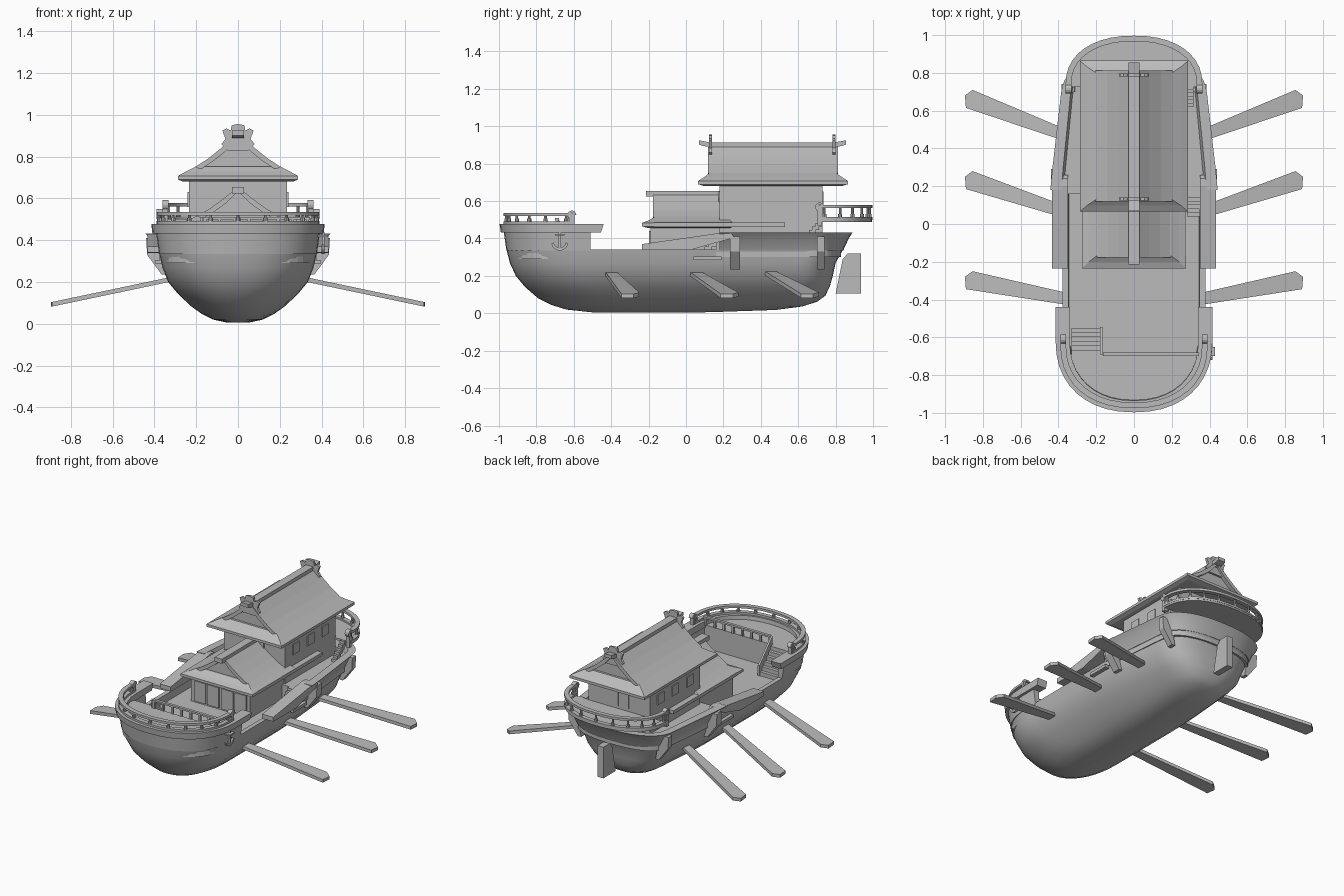
import bpy, bmesh, math
from mathutils import Matrix

if "Cube" in bpy.data.objects:
    bpy.data.objects.remove(bpy.data.objects["Cube"], do_unlink=True)

mat = bpy.data.materials.new("weathered_grey")
mat.use_nodes = True
GREY = (0.5, 0.5, 0.5, 1)
mat.diffuse_color = GREY
mat.node_tree.nodes["Principled BSDF"].inputs["Base Color"].default_value = GREY


def finish(name, bm, smooth=False):
    bmesh.ops.recalc_face_normals(bm, faces=bm.faces)
    me = bpy.data.meshes.new(name)
    bm.to_mesh(me)
    bm.free()
    me.materials.append(mat)
    ob = bpy.data.objects.new(name, me)
    bpy.context.collection.objects.link(ob)
    if smooth:
        bpy.ops.object.select_all(action="DESELECT")
        ob.select_set(True)
        bpy.context.view_layer.objects.active = ob
        bpy.ops.object.shade_smooth_by_angle(angle=math.radians(35))
    return ob


def add_box(bm, x0, x1, y0, y1, z0, z1):
    m = Matrix.Translation(((x0 + x1) / 2, (y0 + y1) / 2, (z0 + z1) / 2))
    bmesh.ops.create_cube(bm, size=1, matrix=m @ Matrix.Diagonal((x1 - x0, y1 - y0, z1 - z0, 1)))


def boxes(name, *specs):
    bm = bmesh.new()
    for s in specs:
        add_box(bm, *s)
    return finish(name, bm)


def loft(name, rings, closed=True, around=False, smooth=False):
    """Skin equal-length loops; closed joins each loop, around joins last ring to first."""
    bm = bmesh.new()
    vs = [[bm.verts.new(p) for p in r] for r in rings]
    n, k = len(rings[0]), len(rings)
    for i in range(k if around else k - 1):
        a, b = vs[i], vs[(i + 1) % k]
        for j in range(n if closed else n - 1):
            bm.faces.new((a[j], a[(j + 1) % n], b[(j + 1) % n], b[j]))
    if around:
        bm.faces.new([r[0] for r in vs])
        bm.faces.new([r[-1] for r in vs])
    else:
        bm.faces.new(vs[0])
        bm.faces.new(vs[-1])
    return finish(name, bm, smooth)


def prism(name, pts, axis, lo, hi, smooth=False):
    put = {"x": lambda p, t: (t, *p), "y": lambda p, t: (p[0], t, p[1]), "z": lambda p, t: (*p, t)}[axis]
    return loft(name, [[put(p, t) for p in pts] for t in (lo, hi)], smooth=smooth)


def taper(y):
    return 1 - 0.13 * min(1, max(0, (y - 0.2) / 0.5))


def u_path(hw, y_open, y_start, tip, n=20, p=0.9, taper_on=False):
    """U-shaped plan outline from +x round the tip to -x."""
    half = [(hw, y_open + (y_start - y_open) * i / 4) for i in range(4)]
    for i in range(n // 2 + 1):
        a = math.pi / 2 * i / (n // 2)
        half.append((hw * max(0, math.cos(a)) ** p, y_start + (tip - y_start) * math.sin(a) ** p))
    if taper_on:
        half = [(x * taper(y), y) for x, y in half]
    return half + [(-x, y) for x, y in reversed(half[:-1])]


def at(path, z):
    return [(x, y, z) for x, y in path]


def hull_ring(z, hw, yf, yb):
    bow = u_path(hw, 0, yf + 0.36, yf)
    stern = u_path(hw, 0, yb - 0.2, yb, p=0.75, taper_on=True)
    return [(x, y, z + 0.035 * max(0, y - 0.1) * max(0, 1 - z / 0.2)) for x, y in bow + stern[::-1][1:-1]]


# Hull with a sunken main deck
levels = [(0.005, 0.05, -0.5, 0.48), (0.02, 0.12, -0.64, 0.62), (0.045, 0.17, -0.72, 0.7),
          (0.08, 0.22, -0.79, 0.745), (0.14, 0.285, -0.86, 0.77), (0.2, 0.335, -0.91, 0.785),
          (0.27, 0.362, -0.942, 0.80), (0.34, 0.378, -0.96, 0.84),
          (0.34, 0.348, -0.93, 0.81), (0.29, 0.345, -0.92, 0.79)]
loft("hull", [hull_ring(*v) for v in levels], smooth=True)

# Raised bow walls, thick rim and fore deck
def bow(hw, tip, y_open):
    return u_path(hw, y_open, -0.62, tip)

loft("bow_wall", [at(bow(0.378, -0.96, -0.51), 0.335), at(bow(0.393, -0.975, -0.51), 0.44),
                  at(bow(0.35, -0.94, -0.51), 0.44), at(bow(0.345, -0.92, -0.51), 0.335)],
     closed=False, around=True, smooth=True)
loft("bow_rim", [at(bow(0.41, -0.99, -0.455), 0.433), at(bow(0.415, -0.997, -0.44), 0.477),
                 at(bow(0.34, -0.935, -0.44), 0.477), at(bow(0.34, -0.93, -0.455), 0.433)],
     closed=False, around=True, smooth=True)
prism("fore_deck", u_path(0.345, -0.69, -0.7, -0.935), "z", 0.29, 0.45)

# Flared stern walls and aft deck
def stern(hw, tip, y_open=0.18):
    return u_path(hw, y_open, 0.68, tip, p=0.85, taper_on=True)

loft("stern_wall", [at(stern(0.38, 0.84), 0.335), at(stern(0.412, 0.87), 0.40), at(stern(0.443, 0.89), 0.432),
                    at(stern(0.385, 0.85), 0.432), at(stern(0.355, 0.81), 0.335)],
     closed=False, around=True, smooth=True)
prism("aft_deck", stern(0.375, 0.83, 0.16), "z", 0.30, 0.39)

# Sloping side wings, brackets and hull steps
wing = [(-0.235, 0.34), (-0.235, 0.37), (0.2, 0.432), (0.24, 0.43), (0.26, 0.405), (0.02, 0.338)]
bracket = [(0.34, 0.235), (0.365, 0.235), (0.435, 0.33), (0.44, 0.41), (0.37, 0.41)]
for side, s in (("left", 1), ("right", -1)):
    prism("wing_" + side, wing, "x", s * 0.35, s * 0.434)
    for label, dx, y0, y1 in (("mid", 0, 0.235, 0.29), ("stern", 0.055, 0.70, 0.74)):
        prism(f"bracket_{label}_{side}", [(s * (x - dx), z) for x, z in bracket], "y", y0, y1)
    boxes("hull_step_" + side, (min(s * 0.36, s * 0.395), max(s * 0.36, s * 0.395), 0.04, 0.19, 0.285, 0.305))

# Oars: flat tapering blades with clipped tips
for i, (ya, yb) in enumerate(((-0.405, -0.295), (0.045, 0.235), (0.45, 0.665))):
    for side, s in (("left", 1), ("right", -1)):
        plan = [(0.31, ya - 0.03), (0.89, yb - 0.05), (0.895, yb + 0.015), (0.855, yb + 0.045), (0.31, ya + 0.03)]
        rings = [[(s * x, y, 0.215 - (x - 0.31) * 0.21 + t) for x, y in plan] for t in (-0.011, 0.011)]
        loft(f"oar_{i + 1}_{side}", rings)

# Rudder
prism("rudder", [(0.80, 0.105), (0.935, 0.105), (0.935, 0.32), (0.865, 0.32), (0.838, 0.29)], "x", -0.022, 0.022)


# Railings: base strip, top rail, turned posts and scrolled ends
def railing(name, path_fn, z0, z1):
    for label, lo, hi in (("base", z0, z0 + 0.014), ("rail", z1 - 0.016, z1)):
        loft(f"{name}_{label}", [at(path_fn(0), lo), at(path_fn(0), hi), at(path_fn(0.03), hi), at(path_fn(0.03), lo)],
             closed=False, around=True, smooth=True)
    bm = bmesh.new()
    mid = path_fn(0.015)
    for x, y in mid[::2]:
        for r, a, b in ((0.007, z0, z1), (0.011, z0 + 0.012, z0 + 0.03)):
            bmesh.ops.create_cone(bm, cap_ends=True, segments=8, radius1=r, radius2=r, depth=b - a,
                                  matrix=Matrix.Translation((x, y, (a + b) / 2)))
    finish(name + "_posts", bm, True)
    for label, (x, y) in (("left", mid[0]), ("right", mid[-1])):
        ring = [(y + 0.024 * math.cos(a), z1 - 0.01 + 0.024 * math.sin(a))
                for a in [math.tau * i / 14 for i in range(12)]]
        ring += [(y + (p - y) * 0.55, z1 - 0.01 + (q - z1 + 0.01) * 0.55) for p, q in reversed(ring)]
        prism(f"{name}_scroll_{label}", ring, "x", x - 0.015, x + 0.015)
        boxes(f"{name}_newel_{label}", (x - 0.013, x + 0.013, y - 0.013, y + 0.013, z0 - 0.03, z1))


railing("bow_railing", lambda d: u_path(0.39 - d, -0.61, -0.64, -0.975 + d), 0.477, 0.535)
railing("stern_railing", lambda d: u_path(0.362 - d, 0.715, 0.74, 0.997 - d), 0.50, 0.578)
prism("stern_balcony", u_path(0.36, 0.725, 0.74, 0.995), "z", 0.488, 0.502)
cross = [(-0.165, 0.345, -0.70, -0.68, 0.498, 0.51)]
cross += [(x - 0.007, x + 0.007, -0.697, -0.683, 0.45, 0.5) for x in [-0.158 + 0.07 * i for i in range(8)]]
boxes("fore_deck_railing", *cross)


# Stairs
def stairs(name, x0, x1, y_low, y_high, z0, z1, n=6):
    step, rise = (y_high - y_low) / n, (z1 - z0) / n
    specs = []
    for i in range(n):
        ya, yb = sorted((y_low + step * i, y_low + step * (i + 1)))
        specs.append((x0, x1, ya, yb, z0 + rise * max(0, i - 1), z0 + rise * (i + 1)))
    boxes(name, *specs)


stairs("fore_stairs", -0.33, -0.18, -0.55, -0.69, 0.29, 0.45)
prism("fore_stairs_rail", [(-0.545, 0.29), (-0.545, 0.36), (-0.69, 0.51), (-0.69, 0.45)], "x", -0.18, -0.167)
stairs("wing_stairs", 0.28, 0.35, 0.04, 0.16, 0.29, 0.39)
stairs("balcony_stairs", 0.28, 0.315, 0.62, 0.73, 0.39, 0.50)

# Cabins with door and window panels
boxes("lower_cabin", (-0.225, 0.225, -0.19, 0.2, 0.285, 0.48))
boxes("upper_cabin", (-0.235, 0.235, 0.18, 0.73, 0.385, 0.70))
boxes("cabin_ledge", (-0.275, 0.275, -0.17, 0.53, 0.462, 0.485))
boxes("lower_doors", *[(x, x + 0.09, -0.197, -0.189, 0.30, 0.44) for x in (-0.2, -0.1, 0.01, 0.11)])
boxes("upper_doors", *[(x, x + 0.07, y, y + 0.008, 0.52, 0.65) for x in (-0.075, 0.005) for y in (0.174, 0.728)])
wins = [(x, x + 0.008, y, y + 0.07, 0.56, 0.63) for x in (-0.241, 0.233) for y in (0.26, 0.42, 0.58)]
boxes("upper_windows", *wins)


# Hip-and-gable roofs with ridge beams
def roof(name, hw, e0, e1, g0, g1, z_eave, z_ridge, ridge0, ridge1):
    def rect(x, inset, z):
        a, b = e0 + (g0 - e0) * inset, e1 + (g1 - e1) * inset
        return [(-x, a, z), (x, a, z), (x, b, z), (-x, b, z)]
    h = z_ridge - z_eave
    loft(name + "_skirt", [rect(hw - 0.025, 0.5, z_eave), rect(hw, 0, z_eave + 0.01), rect(hw, 0, z_eave + 0.028),
                           rect(hw * 0.87, 0.5, z_eave + h * 0.21), rect(hw * 0.7, 1, z_eave + h * 0.32)])
    slope = [(hw * 0.71, z_eave + h * 0.31), (hw * 0.5, z_eave + h * 0.48),
             (hw * 0.29, z_eave + h * 0.69), (0.015, z_ridge - 0.01)]
    prism(name + "_gable", slope + [(-x, z) for x, z in reversed(slope)], "y", g0 + 0.015, g1 - 0.015)
    # Bargeboards proud of the gable wall
    inner = [(max(0.004, x - 0.025), z - 0.012) for x, z in reversed(slope)]
    for end, y0, y1 in (("front", g0 - 0.012, g0 + 0.02), ("back", g1 - 0.02, g1 + 0.012)):
        for side, s in (("left", 1), ("right", -1)):
            prism(f"{name}_bargeboard_{end}_{side}", [(s * x, z) for x, z in slope + inner], "y", y0, y1)
    boxes(name + "_ridge", (-0.028, 0.028, ridge0, ridge1, z_ridge - 0.028, z_ridge + 0.003))


roof("upper_roof", 0.287, 0.065, 0.865, 0.13, 0.80, 0.68, 0.91, 0.125, 0.805)
roof("lower_roof", 0.275, -0.235, 0.25, -0.165, 0.22, 0.455, 0.652, -0.215, 0.2)

# Scalloped ridge finials with projecting beam ends
half = [(0.05, 0.83), (0.08, 0.86), (0.06, 0.885), (0.075, 0.925), (0.055, 0.935), (0.035, 0.925), (0.03, 0.95), (0, 0.957)]
crest = half + [(-x, z) for x, z in reversed(half[:-1])]
for end, y, tip in (("front", 0.132, 0.07), ("back", 0.79, 0.855)):
    prism("finial_" + end, crest, "y", y - 0.008, y + 0.008)
    d = 0.02 if end == "back" else -0.02
    prism("beam_end_" + end, [(y, 0.888), (tip - d, 0.895), (tip, 0.902), (tip, 0.925), (y, 0.913)], "x", -0.028, 0.028)

# Anchor hung on the bow
arc = [(math.cos(a), math.sin(a)) for a in [math.pi * (1.05 + 0.9 * i / 8) for i in range(9)]]
arms = [(-0.675 + 0.045 * c, 0.38 + 0.045 * s) for c, s in arc]
arms += [(-0.675 + 0.033 * c, 0.385 + 0.035 * s) for c, s in reversed(arc)]
prism("anchor_arms", arms, "x", 0.40, 0.415)
boxes("anchor_shank", (0.402, 0.414, -0.681, -0.669, 0.34, 0.44), (0.38, 0.43, -0.70, -0.65, 0.415, 0.425))
